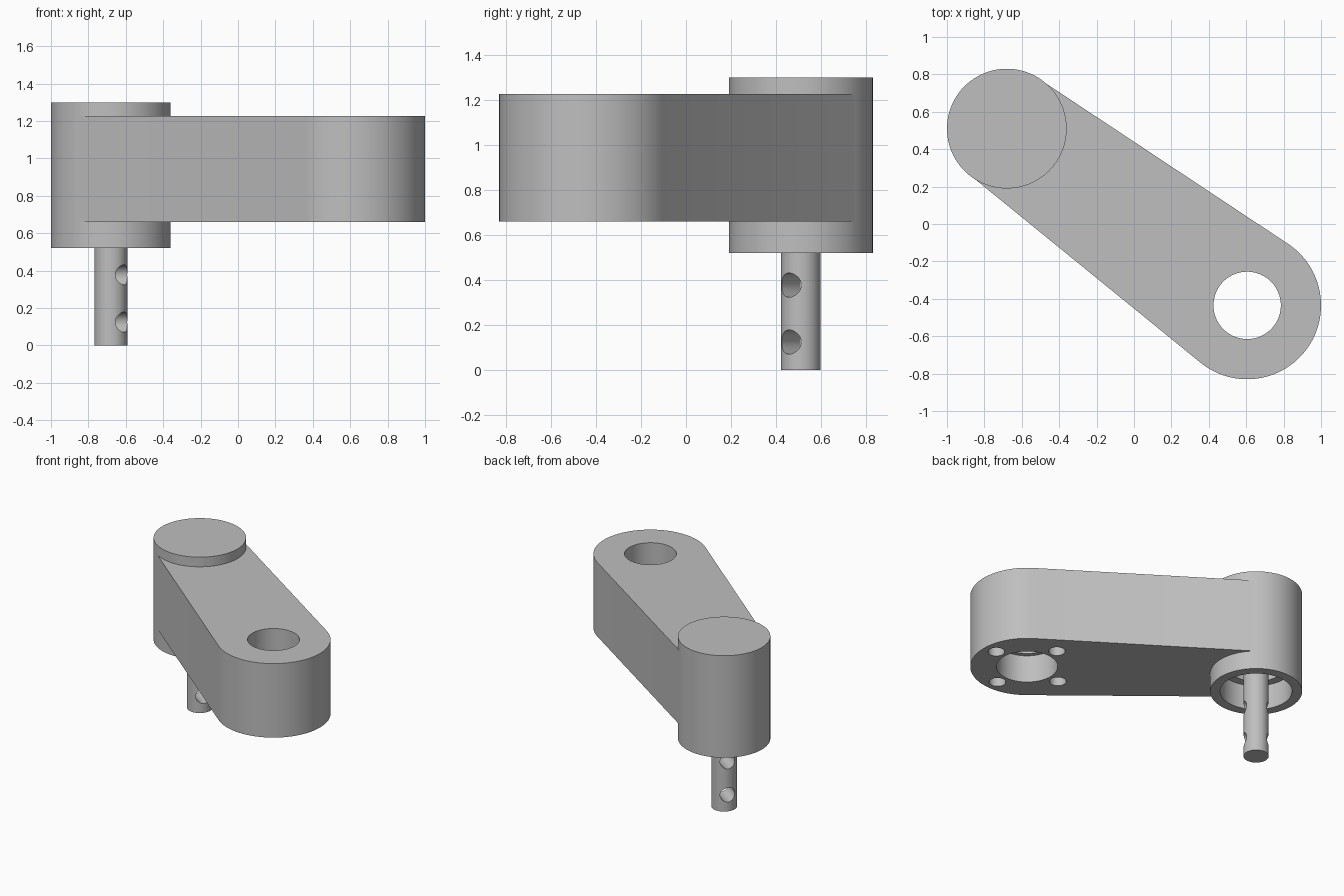
import bpy, bmesh, math
from mathutils import Vector

if "Cube" in bpy.data.objects:
    bpy.data.objects.remove(bpy.data.objects["Cube"])

grey = bpy.data.materials.new("plain grey")
grey.use_nodes = True
grey.diffuse_color = (0.52, 0.52, 0.52, 1)
grey.node_tree.nodes["Principled BSDF"].inputs["Base Color"].default_value = grey.diffuse_color

BOSS = Vector((-0.68, 0.51))   # boss and pin axis
EYE = Vector((0.605, -0.435))  # axis of the open end
AXIS = EYE - BOSS
HEADING = math.atan2(AXIS.y, AXIS.x)


def add_object(name, bm):
    bmesh.ops.recalc_face_normals(bm, faces=bm.faces)
    mesh = bpy.data.meshes.new(name)
    bm.to_mesh(mesh)
    bm.free()
    mesh.materials.append(grey)
    obj = bpy.data.objects.new(name, mesh)
    bpy.context.collection.objects.link(obj)
    return obj


def prism(name, outline, z0, z1):
    bm = bmesh.new()
    face = bm.faces.new([bm.verts.new((p.x, p.y, z0)) for p in outline])
    new = bmesh.ops.extrude_face_region(bm, geom=[face])["geom"]
    bmesh.ops.translate(bm, vec=(0, 0, z1 - z0),
                        verts=[v for v in new if isinstance(v, bmesh.types.BMVert)])
    return add_object(name, bm)


def arc(centre, radius, start, end, steps):
    angles = [start + (end - start) * i / steps for i in range(steps + 1)]
    return [centre + radius * Vector((math.cos(a), math.sin(a))) for a in angles]


def disc(name, centre, radius, z0, z1, steps=96):
    return prism(name, arc(centre, radius, 0, math.tau, steps)[:-1], z0, z1)


def combine(target, other, operation):
    bpy.context.view_layer.objects.active = target
    mod = target.modifiers.new(operation.lower(), "BOOLEAN")
    mod.operation, mod.solver, mod.object = operation, "EXACT", other
    bpy.ops.object.modifier_apply(modifier=mod.name)
    bpy.data.objects.remove(other)


# Tapered arm: two round ends joined by tangent sides
small, large = 0.317, 0.395
tangent = math.pi / 2 + math.asin((large - small) / AXIS.length)
outline = (arc(EYE, large, HEADING - tangent, HEADING + tangent, 64)
           + arc(BOSS, small, HEADING + tangent, HEADING + math.tau - tangent, 64))
arm = prism("crank_arm", outline, 0.66, 1.226)

# Boss, with its stepped recess underneath
combine(arm, disc("boss", BOSS, 0.32, 0.52, 1.30), "UNION")
combine(arm, disc("recess", BOSS, 0.25, 0.4, 0.71), "DIFFERENCE")
combine(arm, disc("recess_step", BOSS, 0.19, 0.6, 0.76), "DIFFERENCE")

# Through hole with a wider counterbore below
combine(arm, disc("through_hole", EYE, 0.18, 0.5, 1.4), "DIFFERENCE")
combine(arm, disc("counterbore", EYE, 0.213, 0.5, 0.87), "DIFFERENCE")

# Four blind screw holes around the counterbore
for i in range(4):
    a = math.radians(94 + 90 * i)
    spot = EYE + 0.297 * Vector((math.cos(a), math.sin(a)))
    combine(arm, disc("screw_hole", spot, 0.058, 0.5, 0.86, 32), "DIFFERENCE")

# Pin with two cross holes along the arm direction
pin = disc("pin", BOSS, 0.088, 0, 0.8, 48)
for z in (0.125, 0.378):
    drill = disc("cross_hole", Vector((0, 0)), 0.054, -0.3, 0.3, 32)
    drill.rotation_euler = (0, math.pi / 2, HEADING)
    drill.location = (BOSS.x, BOSS.y, z)
    bpy.context.view_layer.update()
    combine(pin, drill, "DIFFERENCE")

# Smooth round walls, crisp edges
for obj in (arm, pin):
    bpy.ops.object.select_all(action="DESELECT")
    obj.select_set(True)
    bpy.context.view_layer.objects.active = obj
    bpy.ops.object.shade_smooth_by_angle(angle=math.radians(30))
